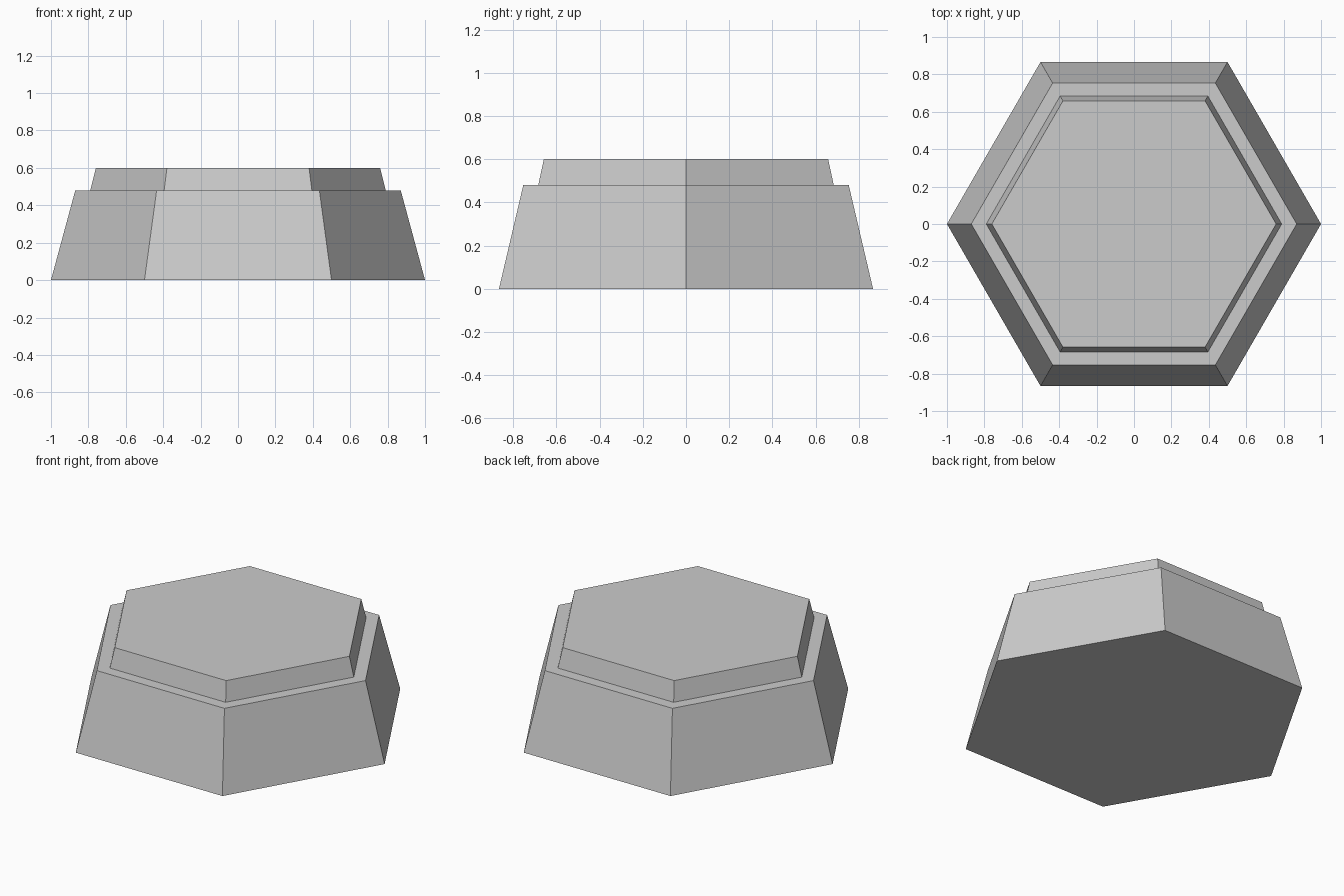
import bpy
import bmesh
from math import cos, sin, tau

SIDES = 6
# Radius and height of each ring, from the foot up to the raised cap
PROFILE = [(1.0, 0.0), (0.87, 0.48), (0.79, 0.48), (0.76, 0.6)]

cube = bpy.data.objects.get("Cube")
if cube:
    bpy.data.objects.remove(cube, do_unlink=True)


def make_material(name, colour):
    mat = bpy.data.materials.new(name)
    mat.use_nodes = True
    mat.diffuse_color = colour
    mat.node_tree.nodes["Principled BSDF"].inputs["Base Color"].default_value = colour
    return mat


def loft(name, profile, sides, mat):
    """Stack polygon rings, bridge them with flat quads and close both ends."""
    bm = bmesh.new()
    rings = []
    for radius, z in profile:
        angles = [tau * i / sides for i in range(sides)]
        rings.append([bm.verts.new((radius * cos(a), radius * sin(a), z)) for a in angles])
    for low, high in zip(rings, rings[1:]):
        for i in range(sides):
            j = (i + 1) % sides
            bm.faces.new((low[i], low[j], high[j], high[i]))
    bm.faces.new(rings[0][::-1])
    bm.faces.new(rings[-1])
    bmesh.ops.recalc_face_normals(bm, faces=bm.faces)
    mesh = bpy.data.meshes.new(name)
    bm.to_mesh(mesh)
    bm.free()
    mesh.materials.append(mat)
    obj = bpy.data.objects.new(name, mesh)
    bpy.context.collection.objects.link(obj)
    return obj


# Tapered hexagonal block with a stepped cap
grey = make_material("light_grey", (0.6, 0.6, 0.6, 1.0))
loft("stepped_hexagonal_base", PROFILE, SIDES, grey)
